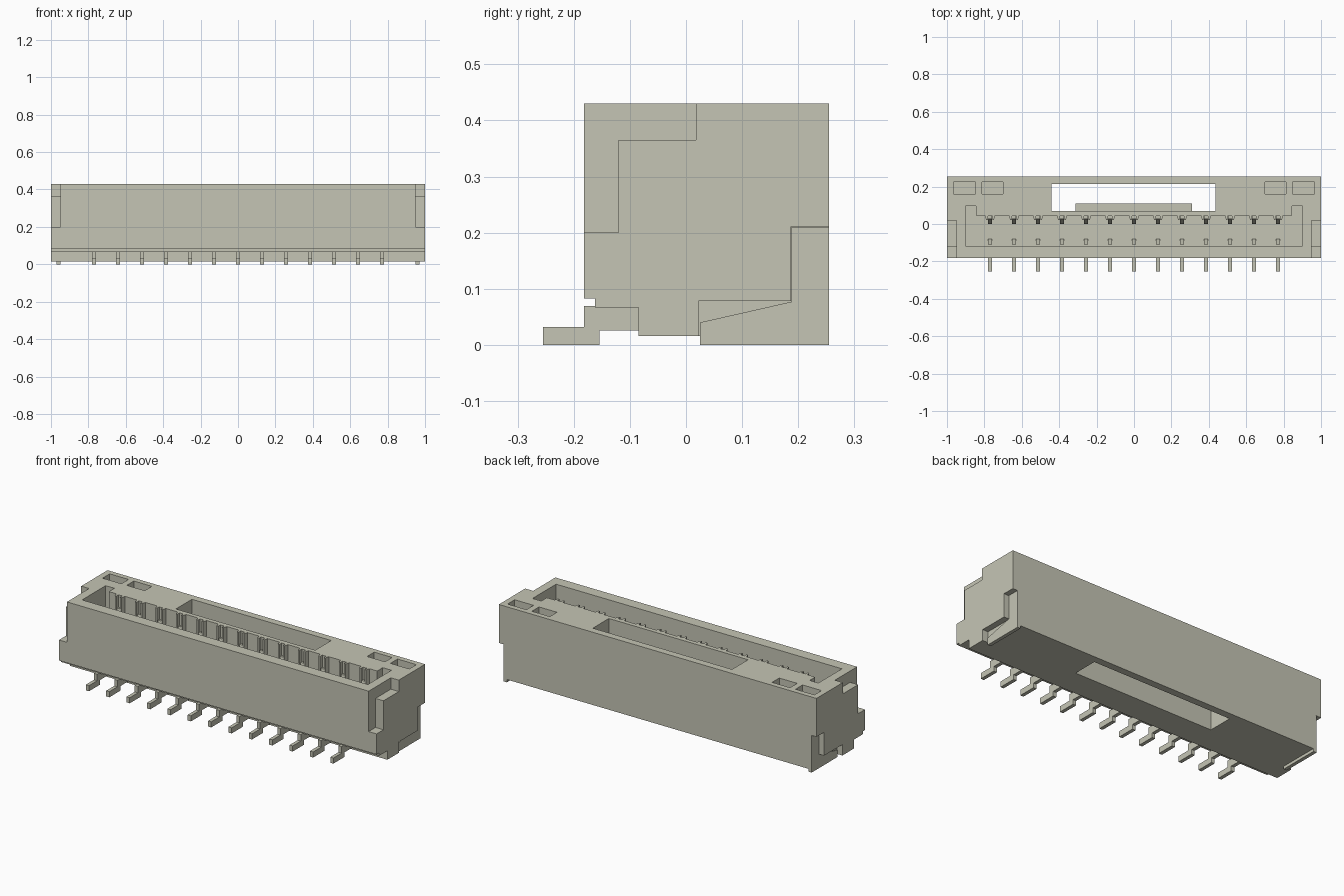
import bpy

cube = bpy.data.objects.get("Cube")
if cube:
    bpy.data.objects.remove(cube, do_unlink=True)

# One ivory colour for every part
ivory = bpy.data.materials.new("ivory")
ivory.use_nodes = True
COLOUR = (0.56, 0.56, 0.46, 1)
ivory.diffuse_color = COLOUR
ivory.node_tree.nodes["Principled BSDF"].inputs["Base Color"].default_value = COLOUR


def prism(name, outline, axis, lo, hi):
    """Extrude an outline along x (y-z outline) or z (x-y outline)."""
    def place(p, t):
        return (t, p[0], p[1]) if axis == "x" else (p[0], p[1], t)
    n = len(outline)
    verts = [place(p, t) for t in (lo, hi) for p in outline]
    faces = [tuple(reversed(range(n))), tuple(range(n, 2 * n))]
    faces += [(i, (i + 1) % n, n + (i + 1) % n, n + i) for i in range(n)]
    mesh = bpy.data.meshes.new(name)
    mesh.from_pydata(verts, [], faces)
    area = sum(outline[i][0] * outline[(i + 1) % n][1]
               - outline[(i + 1) % n][0] * outline[i][1] for i in range(n))
    if area < 0:
        mesh.flip_normals()
    mesh.materials.append(ivory)
    obj = bpy.data.objects.new(name, mesh)
    bpy.context.collection.objects.link(obj)
    return obj


def rect(a0, a1, b0, b1):
    return [(a0, b0), (a1, b0), (a1, b1), (a0, b1)]


def cut(target, cutter):
    """Subtract a cutter, bake the result and drop the cutter."""
    cutter.hide_render = True
    mod = target.modifiers.new("cut", "BOOLEAN")
    mod.operation = "DIFFERENCE"
    mod.solver = "EXACT"
    mod.object = cutter
    graph = bpy.context.evaluated_depsgraph_get()
    baked = bpy.data.meshes.new_from_object(target.evaluated_get(graph))
    target.modifiers.clear()
    target.data = baked
    bpy.data.objects.remove(cutter, do_unlink=True)


PINS = [0.1283 * k for k in range(-6, 7)]
TOP, FLOOR, BACK = 0.43, 0.1, 0.255

# Housing with its stepped lower front edge
housing = prism("housing", [
    (-0.182, 0.083), (-0.162, 0.083), (-0.162, 0.067), (-0.085, 0.067),
    (-0.085, 0.016), (BACK, 0.016), (BACK, TOP), (-0.182, TOP)], "x", -1, 1)

# Mating slot: its rear wall carries a grooved, chamfered rib at every contact
slot = [(-0.9, -0.117), (0.9, -0.117), (0.9, 0.095), (0.845, 0.095), (0.845, 0.045)]
for x in reversed(PINS):
    slot += [(x + dx, y) for dx, y in (
        (0.027, 0.045), (0.021, 0.022), (0.012, 0.022), (0.012, 0.042),
        (-0.012, 0.042), (-0.012, 0.022), (-0.021, 0.022), (-0.027, 0.045))]
slot += [(-0.845, 0.045), (-0.845, 0.095), (-0.9, 0.095)]
cut(housing, prism("slot_cutter", slot, "z", FLOOR, 0.5))

# Latch window straight through the housing
cut(housing, prism("window_cutter", rect(-0.44, 0.437, 0.07, 0.214), "z", -0.1, 0.5))

for side in (-1, 1):
    # Blind pockets in the top
    for inner, outer in ((0.7, 0.813), (0.847, 0.966)):
        x0, x1 = sorted((side * inner, side * outer))
        cut(housing, prism("pocket_cutter", rect(x0, x1, 0.161, 0.225), "z", 0.33, 0.5))

    # Front corner relief on the end wall
    x0, x1 = sorted((side * 0.95, side * 1.1))
    cut(housing, prism("corner_cutter", [
        (-0.3, 0.2), (-0.12, 0.2), (-0.12, 0.365), (0.018, 0.365),
        (0.018, 0.5), (-0.3, 0.5)], "x", x0, x1))

    # L-shaped recess at the lower rear of the end wall
    x0, x1 = sorted((side * 0.965, side * 1.1))
    cut(housing, prism("recess_cutter", [
        (0.022, -0.1), (0.022, 0.078), (0.187, 0.078), (0.187, 0.211),
        (0.4, 0.211), (0.4, -0.1)], "x", x0, x1))

    # Metal mounting tab lying in the recess
    x0, x1 = sorted((side * 0.95, side * 0.97))
    prism("left_mounting_tab" if side > 0 else "right_mounting_tab", [
        (0.025, 0), (BACK, 0), (BACK, 0.21), (0.188, 0.21),
        (0.188, 0.077), (0.025, 0.04)], "x", x0, x1)

# Sloped latch ledge on the front wall of the window
prism("latch_ledge", [(0.068, 0.2), (0.11, 0.2), (0.11, 0.27), (0.068, 0.34)],
      "x", -0.313, 0.31)

# Contacts: bent solder tail, tall rear blade and short front finger
for number, x in enumerate(PINS, 1):
    prism(f"solder_tail_{number}", [
        (-0.255, 0), (-0.154, 0), (-0.154, 0.026), (-0.083, 0.026),
        (-0.083, 0.069), (-0.182, 0.069), (-0.182, 0.032), (-0.255, 0.032)],
        "x", x - 0.01, x + 0.01)
    prism(f"contact_blade_{number}", [
        (0.043, 0.09), (0, 0.09), (0, 0.24), (0.028, 0.36), (0.043, 0.36)],
        "x", x - 0.01, x + 0.01)
    prism(f"contact_finger_{number}", [
        (-0.11, 0.09), (-0.08, 0.09), (-0.08, 0.11), (-0.11, 0.17)],
        "x", x - 0.01, x + 0.01)
